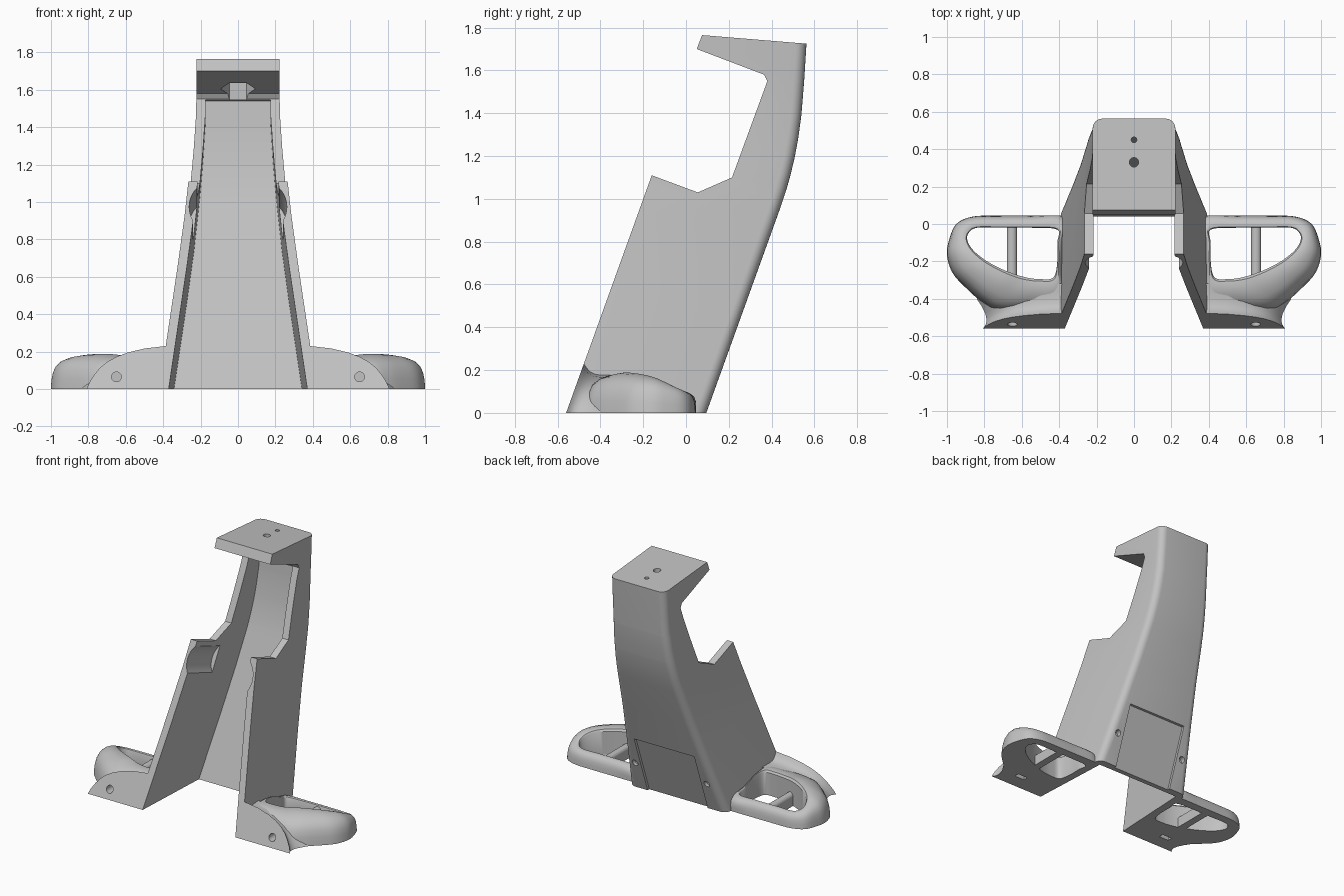
import bpy, bmesh, math
from mathutils import Vector, Matrix

cube = bpy.data.objects.get("Cube")
if cube:
    bpy.data.objects.remove(cube, do_unlink=True)

grey = bpy.data.materials.new("plain_grey")
grey.use_nodes = True
grey.diffuse_color = (0.54, 0.54, 0.54, 1)
grey.node_tree.nodes["Principled BSDF"].inputs["Base Color"].default_value = (0.54, 0.54, 0.54, 1)


def finish(name, bm):
    bmesh.ops.recalc_face_normals(bm, faces=bm.faces)
    mesh = bpy.data.meshes.new(name)
    bm.to_mesh(mesh)
    bm.free()
    obj = bpy.data.objects.new(name, mesh)
    mesh.materials.append(grey)
    bpy.context.collection.objects.link(obj)
    return obj


def activate(obj):
    bpy.ops.object.select_all(action="DESELECT")
    obj.select_set(True)
    bpy.context.view_layer.objects.active = obj


def cut(obj, cutters):
    for c in cutters:
        c.hide_render = True
        mod = obj.modifiers.new("cut", "BOOLEAN")
        mod.operation, mod.solver, mod.object = "DIFFERENCE", "EXACT", c
        activate(obj)
        bpy.ops.object.modifier_apply(modifier=mod.name)
        bpy.data.objects.remove(c, do_unlink=True)


def smooth(obj, angle=30):
    activate(obj)
    bpy.ops.object.shade_smooth_by_angle(angle=math.radians(angle))


def prism(points, x0, x1):
    """Side profile (y, z) extruded along x."""
    bm = bmesh.new()
    face = bm.faces.new([bm.verts.new((x0, y, z)) for y, z in points])
    ext = bmesh.ops.extrude_face_region(bm, geom=[face])["geom"]
    bmesh.ops.translate(bm, vec=(x1 - x0, 0, 0),
                        verts=[v for v in ext if isinstance(v, bmesh.types.BMVert)])
    return bm


def rod(name, centre, radius, length, axis, sides=32, twist=0):
    bm = bmesh.new()
    turn = Vector((0, 0, 1)).rotation_difference(Vector(axis)).to_matrix().to_4x4()
    turn = turn @ Matrix.Rotation(math.radians(twist), 4, "Z")
    bmesh.ops.create_cone(bm, cap_ends=True, segments=sides, radius1=radius, radius2=radius,
                          depth=length, matrix=Matrix.Translation(centre) @ turn)
    return finish(name, bm)


# Half width of the column, narrowing along its leaning axis
LEAN = Vector((0, 0.34, 0.94))
WIDTHS = [(-0.3, 0.436), (0.05, 0.387), (0.5, 0.324), (0.8, 0.285),
          (1.1, 0.254), (1.3, 0.237), (1.5, 0.224), (2.2, 0.216)]


def half_width(co):
    s = LEAN.dot(co)
    for (a, wa), (b, wb) in zip(WIDTHS, WIDTHS[1:]):
        if s <= b:
            return wa + (wb - wa) * (s - a) / (b - a)
    return WIDTHS[-1][1]


def column(points, inset):
    bm = prism(points, -1, 1)
    for s, _ in WIDTHS[1:-1]:
        bmesh.ops.bisect_plane(bm, geom=bm.verts[:] + bm.edges[:] + bm.faces[:],
                               plane_co=LEAN * s / LEAN.length_squared, plane_no=LEAN)
    for v in bm.verts:
        v.co.x *= half_width(v.co) - inset
    return bm


# Column: outer body with rounded rear corners
BACK = [(0.095, 0), (0.445, 0.97), (0.468, 1.04), (0.488, 1.11), (0.507, 1.19), (0.524, 1.28),
        (0.539, 1.39), (0.552, 1.55), (0.563, 1.725)]
FRONT = [(0.075, 1.765), (0.05, 1.70), (0.365, 1.58), (0.38, 1.55), (0.215, 1.10),
         (0.055, 1.03), (-0.16, 1.11), (-0.56, 0)]
bm = column(BACK + FRONT, 0)
bmesh.ops.recalc_face_normals(bm, faces=bm.faces)
rear = []
for e in bm.edges:
    normals = [f.normal for f in e.link_faces]
    if any(n.y > 0.8 for n in normals) and any(abs(n.x) > 0.8 for n in normals):
        rear.append(e)
bmesh.ops.bevel(bm, geom=rear, offset=0.05, segments=6, profile=0.5, affect="EDGES")
body = finish("column", bm)

# Column: hollow interior, open to the front and floor
inner = [(y - 0.055, z) for y, z in BACK[1:-2]]
cavity = [(-1, -0.1), (0.005, -0.1)] + inner + [(0.497, 1.54), (0.3, 1.55), (-1, 1.55)]
cutters = [finish("cavity", column(cavity, 0.05))]

# Column: sunken rear panel, top plate holes, grip hollows, blind screw holes
panel = [(0.04, -0.1), (0.231, 0.43), (0.5, 0.43), (0.5, -0.1)]
cutters += [finish("panel_recess", prism(panel, -0.24, 0.24)),
            rod("nut_pocket", (0, 0.3, 1.58), 0.093, 0.2, (0, 0, 1), 6, 30),
            rod("large_hole", (0, 0.33, 1.7), 0.025, 0.4, (0, 0, 1)),
            rod("small_hole", (0, 0.45, 1.7), 0.015, 0.4, (0, 0, 1))]
for side in (-1, 1):
    cutters += [rod("grip_hollow", (side * 0.104, -0.14, 0.95), 0.157, 0.45, (0, 0.94, -0.34), 64),
                rod("rear_screw_hole", (side * 0.287, 0.19, 0.215), 0.022, 0.1, (0, 1, 0))]
cut(body, cutters)
smooth(body)

# Foot loop: pairs of inner and outer outline points with their height
LOOP = [(0.41, -0.03, 0.375, 0.042, 0.10), (0.55, -0.02, 0.55, 0.045, 0.10),
        (0.70, -0.02, 0.72, 0.045, 0.10), (0.84, -0.02, 0.86, 0.04, 0.10),
        (0.885, -0.05, 0.95, 0, 0.115), (0.89, -0.09, 0.99, -0.09, 0.14),
        (0.86, -0.14, 1.0, -0.17, 0.165), (0.80, -0.19, 0.968, -0.265, 0.18),
        (0.73, -0.23, 0.89, -0.35, 0.187), (0.66, -0.26, 0.81, -0.42, 0.188),
        (0.58, -0.285, 0.73, -0.465, 0.18), (0.50, -0.295, 0.58, -0.47, 0.178),
        (0.43, -0.285, 0.375, -0.46, 0.178), (0.41, -0.2, 0.375, -0.3, 0.17),
        (0.41, -0.1, 0.375, -0.1, 0.13)]
SECTION = [(0, 0), (0.03, 0.3), (0.09, 0.55), (0.2, 0.75), (0.38, 0.89), (0.6, 0.97),
           (0.8, 1), (0.94, 0.98), (1, 0.91), (1, 0)]


def spline(points, steps):
    """Closed smooth curve through points of any dimension."""
    n, out = len(points), []
    for i in range(n):
        quad = [points[(i + k) % n] for k in (-1, 0, 1, 2)]
        for j in range(steps):
            t = j / steps
            out.append([b + 0.5 * t * (c - a + t * (2 * a - 5 * b + 4 * c - d
                        + t * (3 * (b - c) + d - a))) for a, b, c, d in zip(*quad)])
    return out


def bridge(bm, a, b):
    for k in range(len(a)):
        m = (k + 1) % len(a)
        bm.faces.new((a[k], a[m], b[m], b[k]))


bm = bmesh.new()
rings = []
for ix, iy, ox, oy, h in spline(LOOP, 5):
    rings.append([bm.verts.new((max(0.37, ox + (ix - ox) * t), min(0.046, oy + (iy - oy) * t), h * f))
                  for t, f in SECTION])
for a, b in zip(rings, rings[1:] + rings[:1]):
    bridge(bm, a, b)
loop = finish("foot_loop", bm)

# Foot front: curved outline leaning back, with a hollowed sweep into the loop
OUTLINE = [(0.375, 0), (0.81, 0), (0.795, 0.035), (0.77, 0.075), (0.74, 0.112),
           (0.70, 0.145), (0.65, 0.173), (0.59, 0.195), (0.5, 0.217), (0.385, 0.23)]
SWEEP = [(0, 1, 1), (0.012, 0.975, 0.92), (0.028, 0.955, 0.84), (0.05, 0.95, 0.79),
         (0.08, 0.965, 0.77), (0.12, 1.01, 0.77), (0.16, 1.07, 0.77)]
bm = bmesh.new()
rings = [[bm.verts.new((0.375 + (x - 0.375) * wide, -0.56 + 0.36 * z + depth, z * tall))
          for x, z in OUTLINE] for depth, wide, tall in SWEEP]
bm.faces.new(rings[0])
bm.faces.new(rings[-1])
for a, b in zip(rings, rings[1:]):
    bridge(bm, a, b)
front = finish("foot_front", bm)

# Foot screw hole and the nut slot under it
SLOT = [(-0.455, -0.1), (-0.42, -0.1), (-0.42, 0.1), (-0.455, 0.1)]
for part in (loop, front):
    cut(part, [rod("screw_hole", (0.65, -0.53, 0.065), 0.026, 0.24, (0, 1, 0)),
               finish("nut_slot", prism(SLOT, 0.61, 0.69))])

# Foot cross rib with a rounded top
bm = prism([(0, 0), (0, 0.09), (-0.29, 0.09), (-0.29, 0)], 0.625, 0.68)
top = [e for e in bm.edges if all(v.co.z > 0.05 for v in e.verts)
       and abs(e.verts[0].co.y - e.verts[1].co.y) > 0.1]
bmesh.ops.bevel(bm, geom=top, offset=0.026, segments=5, profile=0.5, affect="EDGES")
rib = finish("foot_rib", bm)

for part in (loop, front, rib):
    smooth(part, 35)
    part.modifiers.new("mirror", "MIRROR").use_mirror_merge = False
